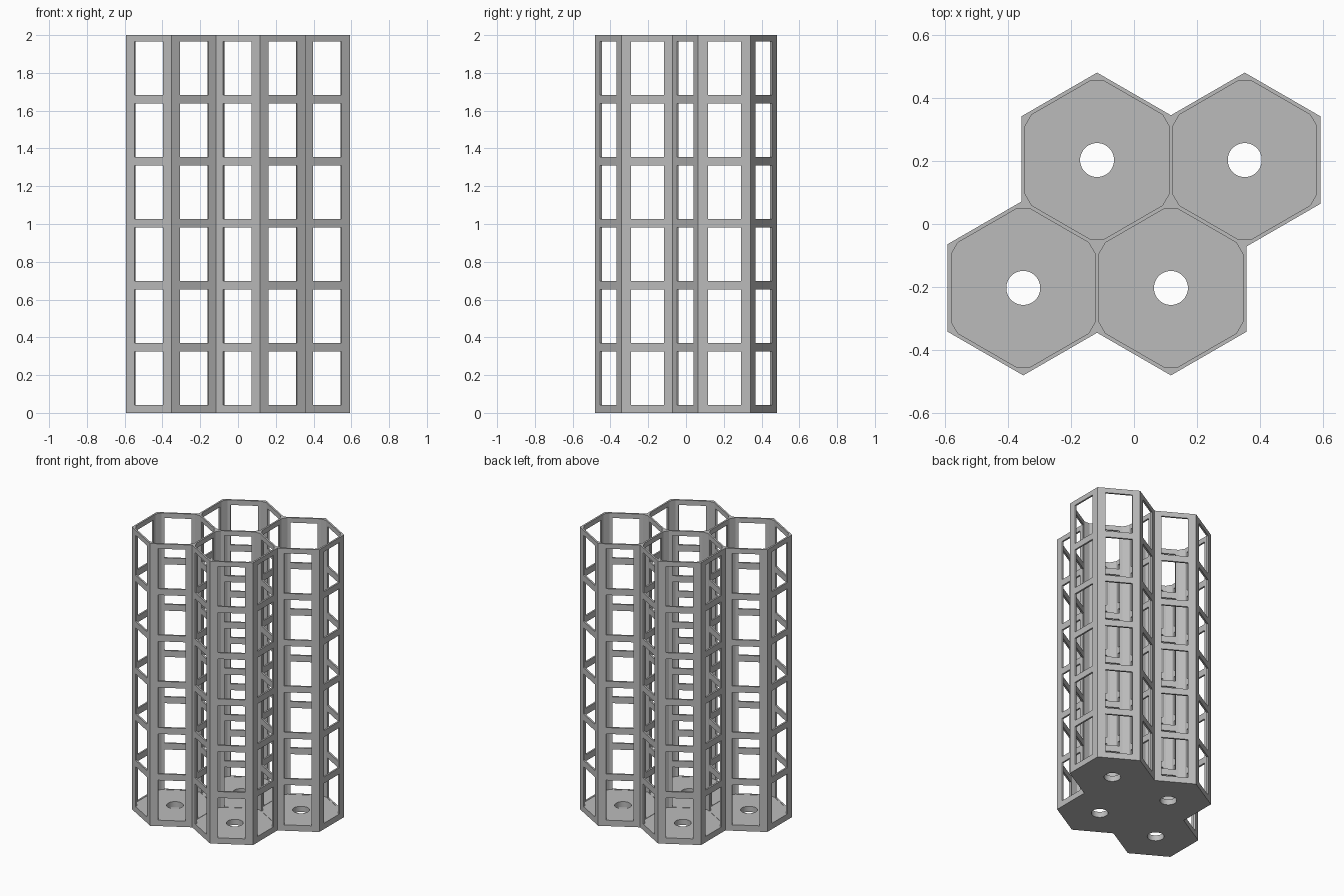
import bpy, bmesh, math
from mathutils import Matrix, Vector

old = bpy.data.objects.get("Cube")
if old:
    bpy.data.objects.remove(old, do_unlink=True)

PITCH = 0.469            # distance between neighbouring cells
INNER = 0.2285           # cell centre to inside of a wall
OUTER = PITCH - INNER    # cell centre to outside of a wall
HEIGHT, FLOOR = 2.0, 0.04
CHAMFER = 0.024
ROWS, ROW_STEP, ROW_START = 6, 0.328, 0.042
WIN_W, WIN_H = 0.175, 0.283

row_y = PITCH * math.sin(math.radians(60)) / 2
cells = [Vector((k * PITCH, side * row_y, 0))
         for side, ks in ((-1, (-0.75, 0.25)), (1, (-0.25, 0.75))) for k in ks]


def hexagon(apothem, chamfer=0.0):
    """Pointed-top hexagon, optionally with its corners cut off."""
    radius = apothem / math.cos(math.radians(30))
    corners = [Vector((math.cos(math.radians(a)), math.sin(math.radians(a)), 0)) * radius
               for a in range(30, 390, 60)]
    if not chamfer:
        return corners
    points = []
    for i, c in enumerate(corners):
        for other in (corners[i - 1], corners[(i + 1) % 6]):
            points.append(c + (other - c).normalized() * chamfer)
    return points


def add_prism(bm, outline, centre, z0, z1):
    base = bm.faces.new([bm.verts.new(p + centre + Vector((0, 0, z0))) for p in outline])
    top = bmesh.ops.extrude_face_region(bm, geom=[base])["geom"]
    bmesh.ops.translate(bm, verts=[g for g in top if isinstance(g, bmesh.types.BMVert)],
                        vec=(0, 0, z1 - z0))


def make_object(name, bm):
    bmesh.ops.recalc_face_normals(bm, faces=bm.faces[:])
    mesh = bpy.data.meshes.new(name)
    bm.to_mesh(mesh)
    bm.free()
    obj = bpy.data.objects.new(name, mesh)
    bpy.context.scene.collection.objects.link(obj)
    return obj


def boolean(target, tool, operation):
    tool.hide_render = True
    mod = target.modifiers.new(tool.name, 'BOOLEAN')
    mod.operation, mod.solver, mod.object = operation, 'EXACT', tool


# Solid blocks, one per cell
blocks = []
for centre in cells:
    bm = bmesh.new()
    add_prism(bm, hexagon(OUTER), centre, 0, HEIGHT)
    blocks.append(make_object("honeycomb_rack", bm))
rack, tools = blocks[0], blocks[1:]
for block in tools:
    block.name = "cell_block"
    boolean(rack, block, 'UNION')

# Cell wells, open at the top
bm = bmesh.new()
for centre in cells:
    add_prism(bm, hexagon(INNER, CHAMFER), centre, FLOOR, HEIGHT + 0.1)
tools.append(make_object("well_cutter", bm))

# Windows, each wall cut once even when two cells share it
bm = bmesh.new()
walls = {}
for centre in cells:
    for a in range(0, 360, 60):
        ang = math.radians(a)
        mid = centre + Vector((math.cos(ang), math.sin(ang), 0)) * PITCH / 2
        walls.setdefault((round(mid.x, 2), round(mid.y, 2)), (mid, ang))
for mid, ang in walls.values():
    for r in range(ROWS):
        z = ROW_START + r * ROW_STEP + WIN_H / 2
        place = (Matrix.Translation(mid + Vector((0, 0, z))) @ Matrix.Rotation(ang, 4, 'Z')
                 @ Matrix.Diagonal((0.06, WIN_W, WIN_H, 1)))
        bmesh.ops.create_cube(bm, size=1, matrix=place)
tools.append(make_object("window_cutter", bm))

# Round drain holes in the floor
bm = bmesh.new()
for centre in cells:
    bmesh.ops.create_cone(bm, cap_ends=True, segments=48, radius1=0.054, radius2=0.054,
                          depth=0.2, matrix=Matrix.Translation(centre))
tools.append(make_object("drain_cutter", bm))
for cutter in tools[-3:]:
    boolean(rack, cutter, 'DIFFERENCE')

# Apply the cuts and drop the helpers
result = bpy.data.meshes.new_from_object(
    rack.evaluated_get(bpy.context.evaluated_depsgraph_get()))
rack.modifiers.clear()
rack.data = result
for tool in tools:
    bpy.data.objects.remove(tool, do_unlink=True)

# Plain grey plastic
grey = bpy.data.materials.new("grey_plastic")
grey.use_nodes = True
colour = (0.5, 0.5, 0.5, 1)
grey.diffuse_color = colour
grey.node_tree.nodes["Principled BSDF"].inputs["Base Color"].default_value = colour
rack.data.materials.clear()
rack.data.materials.append(grey)

bpy.context.view_layer.objects.active = rack
rack.select_set(True)
bpy.ops.object.shade_smooth_by_angle(angle=math.radians(25))
